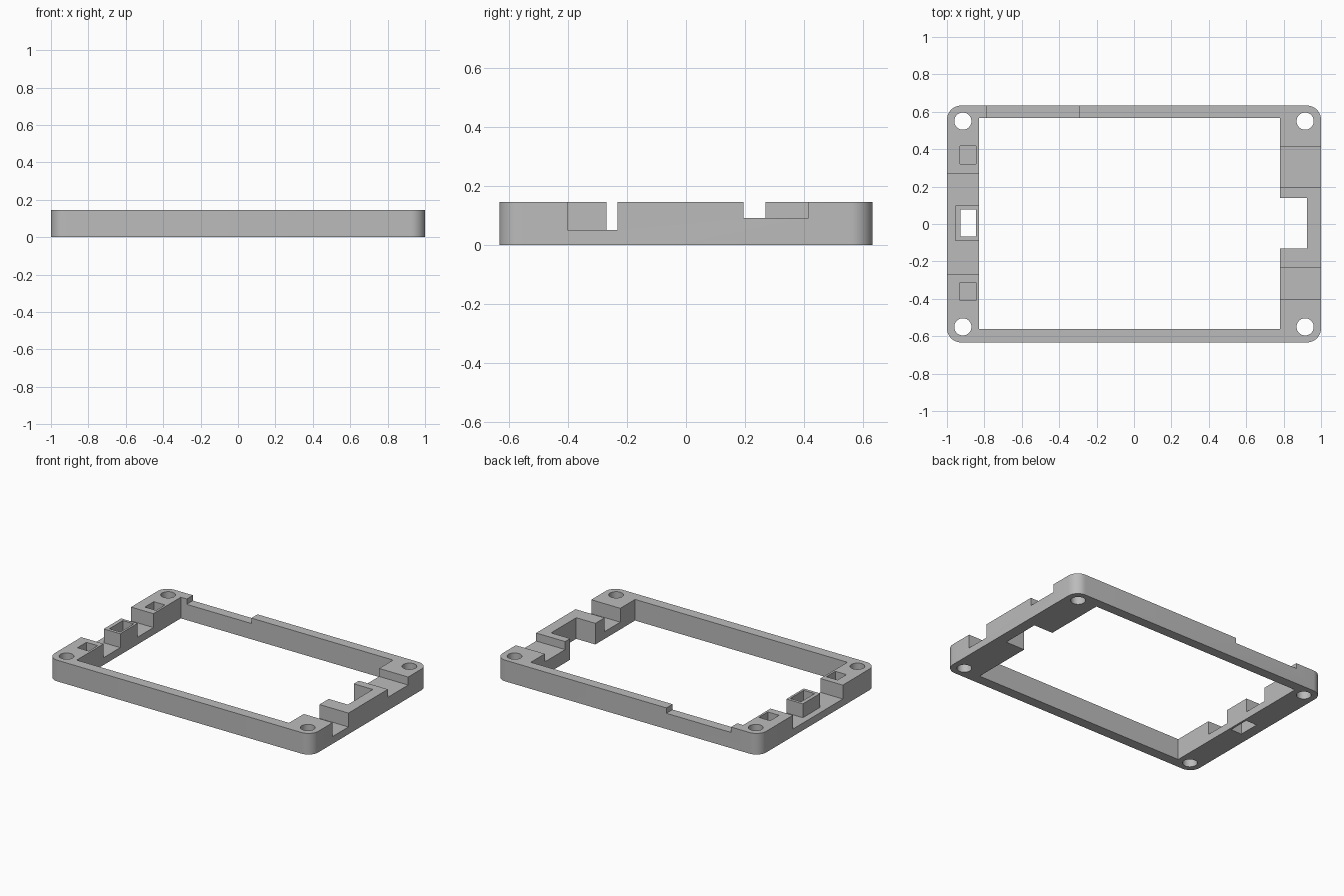
import bpy, bmesh, math

if "Cube" in bpy.data.objects:
    bpy.data.objects.remove(bpy.data.objects["Cube"], do_unlink=True)

H = 0.145            # frame height
FLOOR = 0.05         # floor of the deep notches
HX, HY = 1.0, 0.633  # half sizes of the frame
OVER = 0.05          # how far cutters overshoot

grey = bpy.data.materials.new("plain grey")
grey.use_nodes = True
colour = (0.5, 0.5, 0.5, 1)
grey.diffuse_color = colour
grey.node_tree.nodes["Principled BSDF"].inputs["Base Color"].default_value = colour


def prism(name, outline, z0, z1):
    """Extrude a counter-clockwise outline upwards."""
    bm = bmesh.new()
    face = bm.faces.new([bm.verts.new((x, y, z0)) for x, y in outline])
    top = bmesh.ops.extrude_face_region(bm, geom=[face])["geom"]
    bmesh.ops.translate(bm, vec=(0, 0, z1 - z0),
                        verts=[v for v in top if isinstance(v, bmesh.types.BMVert)])
    bmesh.ops.recalc_face_normals(bm, faces=bm.faces)
    mesh = bpy.data.meshes.new(name)
    bm.to_mesh(mesh)
    bm.free()
    mesh.materials.append(grey)
    obj = bpy.data.objects.new(name, mesh)
    bpy.context.collection.objects.link(obj)
    return obj


def arc(cx, cy, r, start, end, steps):
    angles = [math.radians(start + (end - start) * i / steps) for i in range(steps + 1)]
    return [(cx + r * math.cos(a), cy + r * math.sin(a)) for a in angles]


def rect(x0, x1, y0, y1):
    return [(x0, y0), (x1, y0), (x1, y1), (x0, y1)]


# Outer body with rounded corners
R = 0.075
outline = []
for i, (sx, sy) in enumerate([(1, 1), (-1, 1), (-1, -1), (1, -1)]):
    outline += arc(sx * (HX - R), sy * (HY - R), R, 90 * i, 90 * i + 90, 10)
frame = prism("frame", outline, 0, H)


def cut(outline, z0=-OVER):
    cutter = prism("cutter", outline, z0, H + OVER)
    cutter.hide_render = True
    mod = frame.modifiers.new("cut", "BOOLEAN")
    mod.operation = "DIFFERENCE"
    mod.solver = "EXACT"
    mod.object = cutter
    bpy.context.view_layer.objects.active = frame
    bpy.ops.object.modifier_apply(modifier=mod.name)
    bpy.data.objects.remove(cutter, do_unlink=True)


# Main opening with the bay in the left rail
IN_R, IN_L, IN_F, IN_B = -0.83, 0.78, -0.562, 0.566
cut([(IN_R, IN_F), (IN_L, IN_F), (IN_L, -0.132), (0.925, -0.132),
     (0.925, 0.14), (IN_L, 0.14), (IN_L, IN_B), (IN_R, IN_B)])

# Corner screw holes
for sx in (-1, 1):
    for sy in (-1, 1):
        cut(arc(sx * 0.915, sy * 0.55, 0.046, 0, 360, 32)[:-1])

# Two notches across the left rail
cut(rect(IN_L - OVER, HX + OVER, -0.402, -0.232), FLOOR)
cut(rect(IN_L - OVER, HX + OVER, 0.195, 0.415), 0.09)

# Wide notch in the right rail, leaving a small socket standing
OUT, IN = -HX - OVER, IN_R + OVER
cut([(OUT, -0.27), (IN, -0.27), (IN, -0.09), (-0.955, -0.09),
     (-0.955, 0.098), (IN, 0.098), (IN, 0.27), (OUT, 0.27)], FLOOR)

# Through hole of the socket, and the blind pockets beside it
cut(rect(-0.928, -0.845, -0.068, 0.078))
for y in (-0.41, 0.32):
    cut(rect(-0.93, -0.845, y, y + 0.097), FLOOR)

# Shallow step along the back rail
cut(rect(-0.785, -0.295, IN_B - 0.03, HY + OVER), H - 0.037)

# Smooth the rounded corners and holes only
bpy.ops.object.select_all(action="DESELECT")
frame.select_set(True)
bpy.context.view_layer.objects.active = frame
bpy.ops.object.shade_smooth_by_angle(angle=math.radians(30))
